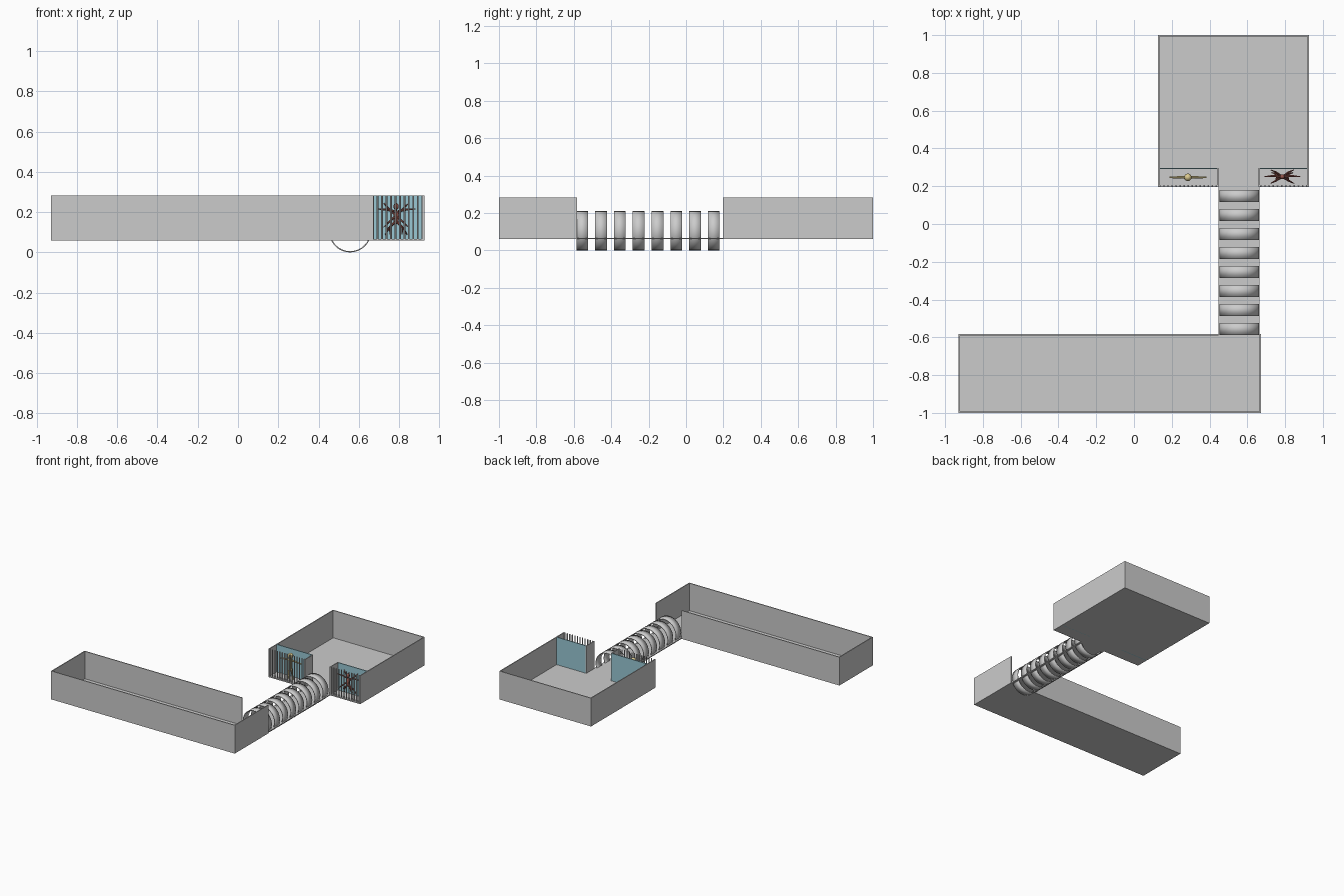
import bpy, math
from mathutils import Vector

if "Cube" in bpy.data.objects:
    bpy.data.objects.remove(bpy.data.objects["Cube"])

Z0, Z1, T = 0.06, 0.283, 0.007   # floor level, wall top, sheet thickness


def material(name, rgb):
    m = bpy.data.materials.new(name)
    m.diffuse_color = (*rgb, 1)
    m.use_nodes = True
    m.node_tree.nodes["Principled BSDF"].inputs["Base Color"].default_value = m.diffuse_color
    return m


glass_blue = material("glass_blue", (0.32, 0.58, 0.66))
rust = material("rust_red", (0.30, 0.09, 0.07))
straw = material("straw_yellow", (0.72, 0.60, 0.28))


def finish(name, mat=None, smooth=False):
    ob = bpy.context.object
    ob.name = name
    if mat:
        ob.data.materials.append(mat)
    if smooth:
        bpy.ops.object.shade_smooth_by_angle()
    return ob


def box(name, x, y, z, mat=None):
    lo, hi = Vector((x[0], y[0], z[0])), Vector((x[1], y[1], z[1]))
    bpy.ops.mesh.primitive_cube_add(size=1, location=(lo + hi) / 2)
    bpy.context.object.scale = hi - lo
    bpy.ops.object.transform_apply(location=False, rotation=False, scale=True)
    return finish(name, mat)


def wall_x(name, x0, x1, y, mat=None):
    return box(name, (x0, x1), (y, y + T), (Z0, Z1), mat)


def wall_y(name, x, y0, y1):
    return box(name, (x, x + T), (y0, y1), (Z0, Z1))


def limb(name, a, b, r0, r1, mat):
    a, b = Vector(a), Vector(b)
    bpy.ops.mesh.primitive_cone_add(vertices=8, radius1=r0, radius2=r1,
                                    depth=(b - a).length, location=(a + b) / 2)
    ob = bpy.context.object
    ob.rotation_euler = (b - a).to_track_quat('Z', 'Y').to_euler()
    return finish(name, mat, True)


def blob(name, loc, scale, mat):
    bpy.ops.mesh.primitive_uv_sphere_add(segments=16, ring_count=10, radius=1, location=loc)
    bpy.context.object.scale = scale
    bpy.ops.object.transform_apply(location=False, rotation=False, scale=True)
    return finish(name, mat, True)


# Long corridor with an open top and a doorway at the right of its back wall
box("corridor_floor", (-0.928, 0.672), (-1, -0.583), (Z0, Z0 + T))
wall_x("corridor_front_wall", -0.928, 0.672, -1)
wall_x("corridor_back_wall", -0.928, 0.447, -0.583 - T)
wall_y("corridor_left_wall", -0.928, -1, -0.583)
wall_y("corridor_right_wall", 0.672 - T, -1, -0.583)

# Walkway and tube rings
box("walkway_floor", (0.447, 0.665), (-0.583, 0.197), (Z0, Z0 + T))
for i in range(8):
    bpy.ops.mesh.primitive_cylinder_add(vertices=32, radius=0.105, depth=0.063, end_fill_type='NOTHING',
                                        location=(0.557, -0.555 + i * 0.1005, 0.105),
                                        rotation=(math.pi / 2, 0, 0))
    ring = finish(f"tunnel_ring_{i + 1}", None, True)
    solid = ring.modifiers.new("thickness", 'SOLIDIFY')
    solid.thickness = 0.006
    solid.offset = -1 

# Square room
box("room_floor", (0.127, 0.926), (0.197, 1), (Z0, Z0 + T))
wall_x("room_back_wall", 0.127, 0.926, 1 - T)
wall_y("room_left_wall", 0.127, 0.197, 1)
wall_y("room_right_wall", 0.926 - T, 0.197, 1)

# Barred display cells either side of the room entrance
for side, x0, x1, wall, count in (("left", 0.127, 0.447, 0.447 - T, 15),
                                  ("right", 0.660, 0.926, 0.660, 12)):
    wall_y(f"{side}_cell_inner_wall", wall, 0.197, 0.297)
    wall_x(f"{side}_cell_glass", x0 + T, x1 - T, 0.297 - T, glass_blue)
    for i in range(count):
        x = x0 + (x1 - x0) * (i + 0.5) / count
        bpy.ops.mesh.primitive_cylinder_add(vertices=8, radius=0.0045, depth=Z1 - Z0,
                                            location=(x, 0.202, (Z0 + Z1) / 2))
        finish(f"{side}_cell_bar_{i + 1}", None, True)

# Many-limbed creature in the right cell
cx, cy = 0.785, 0.25
blob("creature_body", (cx, cy, 0.175), (0.014, 0.012, 0.036), rust)
blob("creature_head", (cx, cy, 0.228), (0.013, 0.013, 0.017), rust)
for s in (-1, 1):
    for name, root, knee, tip in (
            ("arm", (0.01, 0, 0.205), (0.05, 0.005, 0.212), (0.097, 0, 0.216)),
            ("upper_limb", (0.008, 0.005, 0.19), (0.035, 0.025, 0.215), (0.06, 0.036, 0.243)),
            ("lower_limb", (0.008, -0.005, 0.175), (0.036, -0.022, 0.150), (0.062, -0.035, 0.125)),
            ("leg", (0.008, 0, 0.15), (0.032, -0.012, 0.125), (0.03, 0, 0.09)),
            ("foot_limb", (0.006, 0, 0.15), (0.035, 0.015, 0.12), (0.055, 0.022, 0.088))):
        pts = [(cx + s * p[0], cy + p[1], p[2]) for p in (root, knee, tip)]
        tag = "right" if s > 0 else "left"
        limb(f"creature_{tag}_{name}_inner", pts[0], pts[1], 0.006, 0.005, rust)
        limb(f"creature_{tag}_{name}_outer", pts[1], pts[2], 0.005, 0.002, rust)

# Slim standing figure with spread arms in the left cell
fx, fy = 0.285, 0.247
blob("figure_head", (fx, fy, 0.250), (0.02, 0.02, 0.022), straw)
limb("figure_torso", (fx, fy, 0.145), (fx, fy, 0.235), 0.013, 0.015, straw)
for s in (-1, 1):
    tag = "right" if s > 0 else "left"
    limb(f"figure_{tag}_arm", (fx + s * 0.008, fy, 0.218), (fx + s * 0.098, fy, 0.210), 0.008, 0.004, straw)
    limb(f"figure_{tag}_leg", (fx + s * 0.008, fy, 0.155), (fx + s * 0.02, fy, 0.068), 0.009, 0.005, straw)
